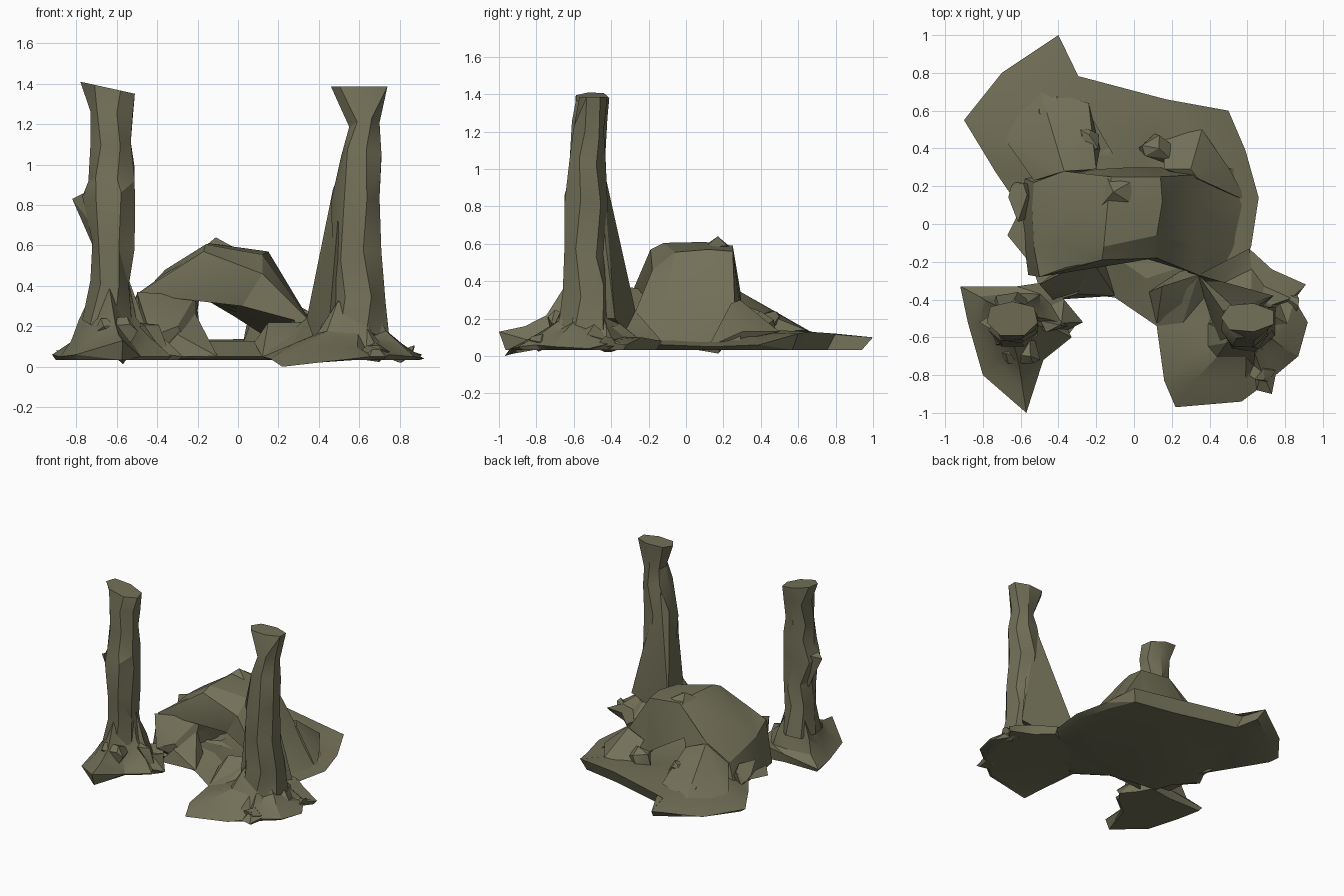
import bpy, bmesh, math, random
from mathutils import Vector

random.seed(4)
stone = bpy.data.materials.new("olive_stone")
stone.diffuse_color = (0.17, 0.164, 0.098, 1)


def finish(name, bm):
    bmesh.ops.triangulate(bm, faces=bm.faces[:])
    bmesh.ops.recalc_face_normals(bm, faces=bm.faces[:])
    me = bpy.data.meshes.new(name)
    bm.to_mesh(me)
    bm.free()
    me.materials.append(stone)
    ob = bpy.data.objects.new(name, me)
    bpy.context.collection.objects.link(ob)
    bpy.ops.object.select_all(action='DESELECT')
    ob.select_set(True)
    bpy.context.view_layer.objects.active = ob
    bpy.ops.object.shade_smooth_by_angle(angle=math.radians(25))


def loft(name, rings):
    """Skin equal-length closed rings and cap both ends."""
    bm = bmesh.new()
    vs = [[bm.verts.new(p) for p in r] for r in rings]
    n = len(rings[0])
    for a, b in zip(vs, vs[1:]):
        for i in range(n):
            j = (i + 1) % n
            bm.faces.new((a[i], a[j], b[j], b[i]))
    bm.faces.new(vs[0])
    bm.faces.new(vs[-1])
    finish(name, bm)


def hull(name, pts):
    """Faceted rock from a handful of corner points."""
    bm = bmesh.new()
    for p in pts:
        bm.verts.new(p)
    r = bmesh.ops.convex_hull(bm, input=bm.verts[:])
    junk = {e for e in r["geom_interior"] + r["geom_unused"]
            if isinstance(e, bmesh.types.BMVert)}
    if junk:
        bmesh.ops.delete(bm, geom=list(junk), context='VERTS')
    finish(name, bm)


def crag(name, c, size, n=11):
    pts = []
    for i in range(n):
        v = Vector([random.gauss(0, 1) for _ in range(3)]).normalized()
        pts.append([c[k] + v[k] * size[k] for k in range(3)])
    hull(name, pts)


def skirt(name, outline, c, levels, jit=0.02):
    """Irregular ground outline rising in steps towards a centre."""
    rings = [[(c[0] + (x - c[0]) * .93, c[1] + (y - c[1]) * .93, min(.033, z + .01))
              for x, y, z in outline], outline]
    for f, h in levels:
        rings.append([(c[0] + (x - c[0]) * f + random.uniform(-jit, jit),
                       c[1] + (y - c[1]) * f + random.uniform(-jit, jit),
                       max(h, z * f) + random.uniform(-jit, jit))
                      for x, y, z in outline])
    loft(name, rings)


def pillar(name, levels, tilt, n=7):
    """Rough column; each level is z, x range, y range."""
    rings = []
    for k, (z, x0, x1, y0, y1) in enumerate(levels):
        ring = []
        top = k == len(levels) - 1
        for i in range(n):
            a = 2 * math.pi * (i + .25 * (k % 2)) / n + math.pi
            cx, cy = (x0 + x1) / 2, (y0 + y1) / 2
            dx = max(-1, min(1, 1.1 * math.cos(a))) * (x1 - x0) / 2
            dy = max(-1, min(1, 1.1 * math.sin(a))) * (y1 - y0) / 2
            dz = dx * tilt if top else random.uniform(-.035, .035)
            ring.append((cx + dx, cy + dy, z + dz))
        rings.append(ring)
    loft(name, rings)


# Ground slab under the arch
slab = [(-.1, -.39, .05), (.12, -.54, .05), (.45, -.45, .12), (.62, -.12, .06),
        (.66, .14, .05), (.59, .39, .06), (.5, .6, .12), (.17, .66, .13),
        (-.36, .8, .12), (-.4, 1, .1), (-.7, .8, .06), (-.9, .55, .08),
        (-.73, .27, .06), (-.6, .08, .05), (-.67, -.06, .05),
        (-.54, -.22, .06), (-.5, -.34, .08)]
skirt("ground_slab", slab, (0, .15), [(.62, .13), (.3, .1)], .012)

# Spreading feet of the two pillars
left = [(-.92, -.33, .06), (-.88, -.52, .05), (-.8, -.8, .06), (-.57, -1, .13),
        (-.48, -.72, .05), (-.33, -.6, .05), (-.35, -.56, .06), (-.27, -.52, .05),
        (-.37, -.4, .12), (-.42, -.3, .15), (-.62, -.33, .1)]
skirt("left_foot", left, (-.64, -.5), [(.7, .14), (.46, .23), (.27, .44)])
right = [(.12, -.54, .05), (.16, -.83, .04), (.22, -.97, 0), (.57, -.94, .04),
         (.65, -.88, .05), (.73, -.9, .05), (.75, -.8, .06), (.87, -.7, .05),
         (.92, -.52, .04), (.85, -.4, .07), (.91, -.32, .06), (.73, -.24, .1),
         (.61, -.13, .08), (.34, -.27, .24)]
skirt("right_foot", right, (.6, -.52), [(.7, .1), (.45, .17), (.25, .32)])

# Pillars
pillar("left_pillar", [(.2, -.77, -.52, -.66, -.36), (.42, -.73, -.54, -.64, -.4),
                       (.6, -.72, -.51, -.65, -.42), (.83, -.77, -.51, -.65, -.42),
                       (.95, -.74, -.51, -.63, -.43), (1.08, -.73, -.53, -.62, -.43),
                       (1.25, -.73, -.52, -.61, -.42), (1.38, -.78, -.51, -.59, -.41)], -.22)
pillar("right_pillar", [(.15, .45, .75, -.68, -.36), (.35, .46, .73, -.66, -.4),
                        (.55, .47, .71, -.65, -.42), (.8, .46, .7, -.65, -.42),
                        (1.05, .51, .71, -.62, -.43), (1.2, .55, .7, -.6, -.44),
                        (1.385, .46, .74, -.57, -.42)], 0)
hull("left_pillar_spur", [(-.82, -.52, .83), (-.72, -.58, .88), (-.7, -.45, .86),
                          (-.71, -.5, .58), (-.68, -.58, .65)])
hull("right_buttress", [(.34, -.27, .24), (.47, -.46, .88), (.54, -.45, 1.05), (.66, -.43, .6),
                        (.74, -.38, .2), (.45, -.62, .2), (.5, -.6, .8), (.34, -.3, .1)])

# Arch: outer skin sections front to back, inner tunnel blended between two ends
outer = [[(-.56, -.27, .04), (-.5, -.28, .36), (-.36, -.23, .46), (-.17, -.19, .57),
          (.12, -.18, .46), (.34, -.27, .24), (.5, -.3, .05)],
         [(-.58, -.12, .04), (-.53, -.12, .3), (-.36, -.11, .48), (-.16, -.12, .605),
          (.12, -.06, .555), (.34, -.12, .25), (.57, -.1, .05)],
         [(-.6, .08, .04), (-.54, .08, .26), (-.36, .08, .47), (-.14, .1, .61),
          (.15, .12, .57), (.33, .1, .27), (.6, .1, .05)],
         [(-.6, .25, .04), (-.53, .22, .22), (-.37, .28, .36), (-.12, .25, .59),
          (.14, .25, .56), (.31, .26, .29), (.56, .3, .05)]]
mouth = [(.3, -.27, .04), (.28, -.25, .23), (.02, -.17, .3), (-.21, -.16, .35),
         (-.3, -.24, .2), (-.28, -.3, .04)]
exit_ = [(.16, .3, .04), (.12, .3, .16), (-.02, .3, .25), (-.19, .29, .35),
         (-.21, .3, .2), (-.21, .3, .04)]
sections = []
for ring, t in zip(outer, (0, .3, .66, 1)):
    sections.append(ring + [tuple(Vector(a).lerp(Vector(b), t))
                            for a, b in zip(mouth, exit_)])
loft("arch", sections)
hull("arch_cap_rock", [(-.11, .17, .64), (-.17, .1, .59), (-.02, .22, .59),
                       (.0, .1, .58), (-.14, .24, .58)])

# Leg and ledges joining the arch to the left foot and the ground
hull("arch_front_leg", [(-.5, -.32, .37), (-.21, -.17, .35), (-.43, -.4, .15),
                        (-.3, -.36, .2), (-.45, -.28, .05), (-.2, -.3, .05)])
hull("arch_front_toe", [(-.22, -.2, .28), (-.3, -.37, .16), (-.1, -.38, .05),
                        (-.4, -.4, .05), (-.13, -.22, .06)])
hull("front_ledge", [(.15, -.33, .22), (.08, -.36, .12), (.34, -.27, .22),
                     (.34, -.5, .08), (.12, -.53, .05), (.3, -.2, .06)])
hull("back_left_slope", [(-.53, .23, .22), (-.37, .28, .35), (-.2, .29, .28),
                         (-.72, .5, .07), (-.5, .72, .1), (-.24, .64, .14), (-.18, .4, .12)])
hull("back_right_slope", [(.34, .24, .28), (.3, .29, .3), (.5, .3, .13), (.36, .5, .13),
                          (.16, .46, .12), (.6, .12, .05), (.16, .29, .24)])

# Loose rubble
for i, (c, s) in enumerate([((.14, .4, .15), (.13, .08, .09)),
                            ((-.42, .6, .12), (.1, .08, .07)),
                            ((-.27, .42, .17), (.1, .1, .09)),
                            ((-.6, .1, .1), (.07, .14, .12)),
                            ((.67, -.78, .07), (.08, .07, .05)),
                            ((.8, -.42, .08), (.08, .1, .06)),
                            ((-.45, -.52, .12), (.1, .09, .11)),
                            ((-.6, -.68, .17), (.12, .08, .09))]):
    crag("rubble_%d" % (i + 1), c, s)
